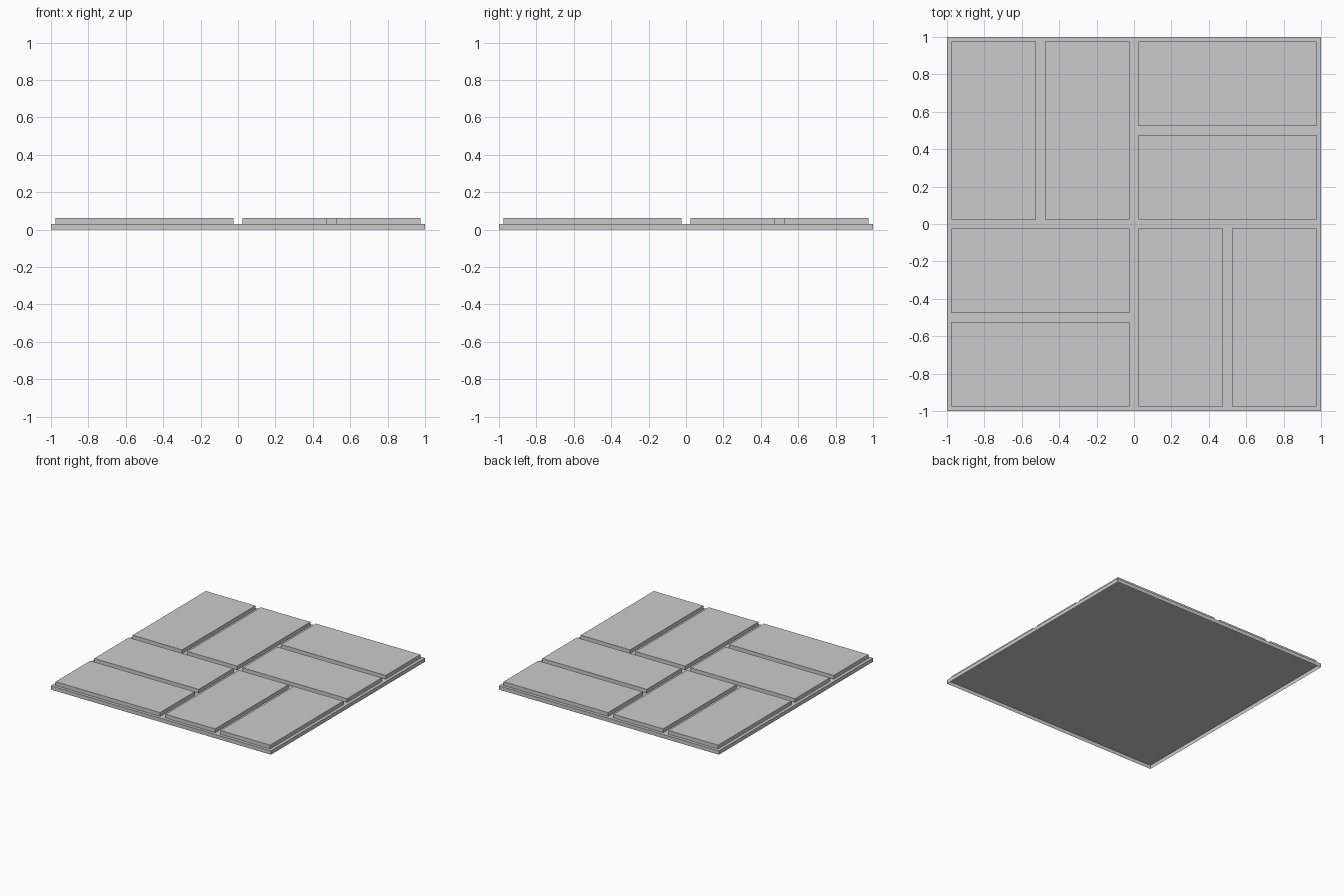
import bpy
import bmesh

if "Cube" in bpy.data.objects:
    bpy.data.objects.remove(bpy.data.objects["Cube"])

BASE_TOP = 0.031
SLAB_TOP = 0.062
JOINT = 0.025  # half the gap between slabs

grey = bpy.data.materials.new("stone grey")
grey.diffuse_color = (0.6, 0.6, 0.6, 1)
grey.use_nodes = True
grey.node_tree.nodes["Principled BSDF"].inputs["Base Color"].default_value = grey.diffuse_color


def open_box(name, x0, x1, y0, y1, z0, z1):
    """Box without an underside."""
    bm = bmesh.new()
    bmesh.ops.create_cube(bm, size=1)
    for v in bm.verts:
        v.co.x = x1 if v.co.x > 0 else x0
        v.co.y = y1 if v.co.y > 0 else y0
        v.co.z = z1 if v.co.z > 0 else z0
    bm.normal_update()
    under = [f for f in bm.faces if f.normal.z < -0.5]
    bmesh.ops.delete(bm, geom=under, context='FACES_ONLY')
    mesh = bpy.data.meshes.new(name)
    bm.to_mesh(mesh)
    bm.free()
    mesh.materials.append(grey)
    obj = bpy.data.objects.new(name, mesh)
    bpy.context.collection.objects.link(obj)
    return obj


# Thin hollow base
open_box("base", -1, 1, -1, 1, 0, BASE_TOP)

# Basket-weave paving: each quadrant holds a pair of slabs, direction alternating
for qx in (-1, 0):
    for qy in (-1, 0):
        along_x = qx == qy
        for i in (0, 0.5):
            if along_x:
                x, y, w, d = qx, qy + i, 1, 0.5
            else:
                x, y, w, d = qx + i, qy, 0.5, 1
            open_box("paving_slab", x + JOINT, x + w - JOINT,
                     y + JOINT, y + d - JOINT, BASE_TOP, SLAB_TOP)
